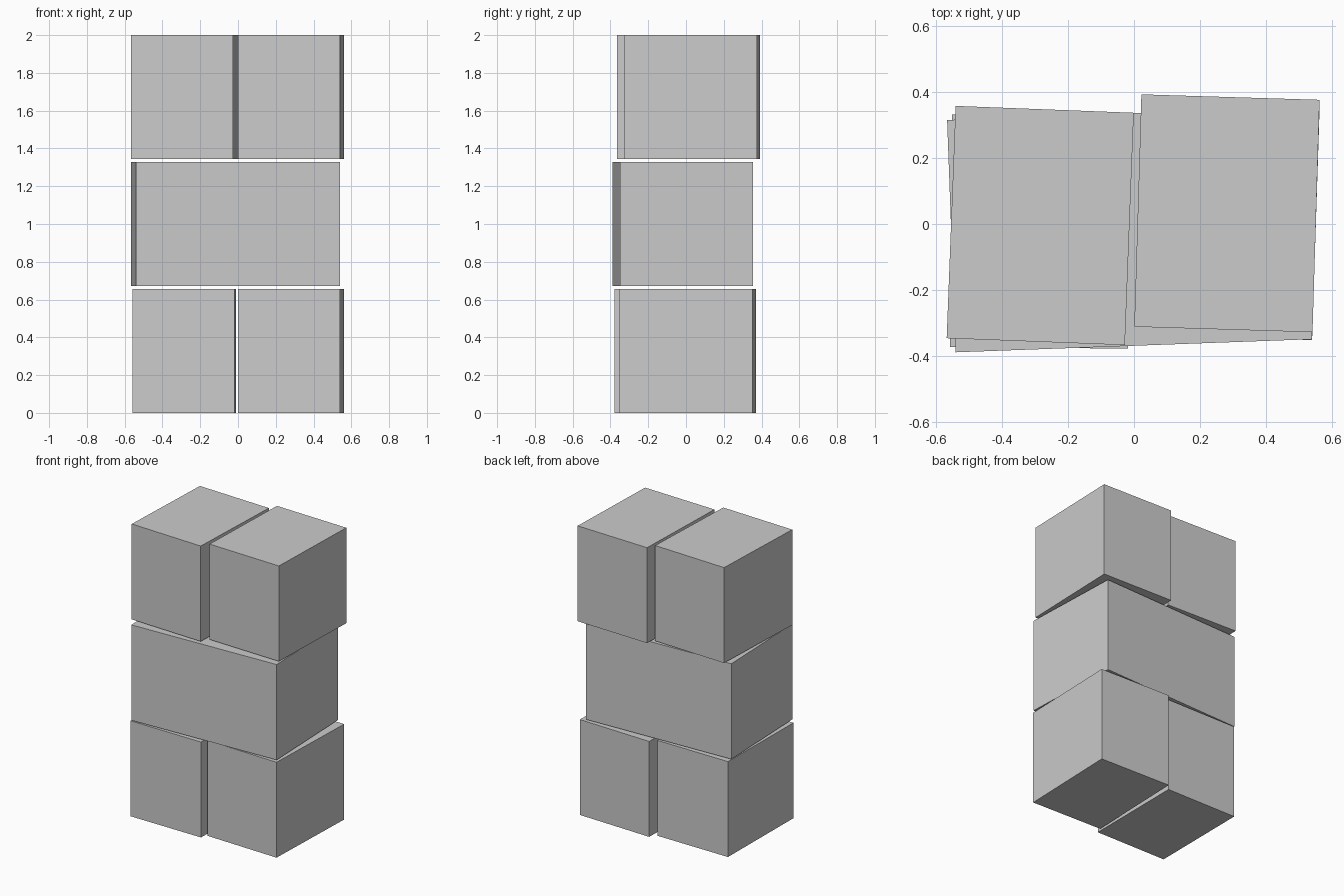
import bpy
from math import radians

if "Cube" in bpy.data.objects:
    bpy.data.objects.remove(bpy.data.objects["Cube"])

DEPTH, HEIGHT, GAP = 0.704, 0.657, 0.0145


def crate(name, level, x, y, width, angle):
    """One box of the stack, slightly turned about its vertical axis."""
    z = level * (HEIGHT + GAP) + HEIGHT / 2
    bpy.ops.mesh.primitive_cube_add(size=1, location=(x, y, z),
                                    rotation=(0, 0, radians(angle)))
    ob = bpy.context.object
    ob.name = name
    ob.scale = (width, DEPTH, HEIGHT)
    bpy.ops.object.transform_apply(location=False, rotation=False, scale=True)


# Bottom pair, one wide box across them, and a pair on top
crate("bottom_left_box", 0, -0.2845, -0.023, 0.54, -0.5)
crate("bottom_right_box", 0, 0.281, 0.009, 0.54, -1.85)
crate("middle_wide_box", 1, -0.0135, -0.017, 1.08, 2.1)
crate("top_left_box", 2, -0.284, -0.0045, 0.54, -2.2)
crate("top_right_box", 2, 0.2815, 0.0325, 0.54, -1.75)
